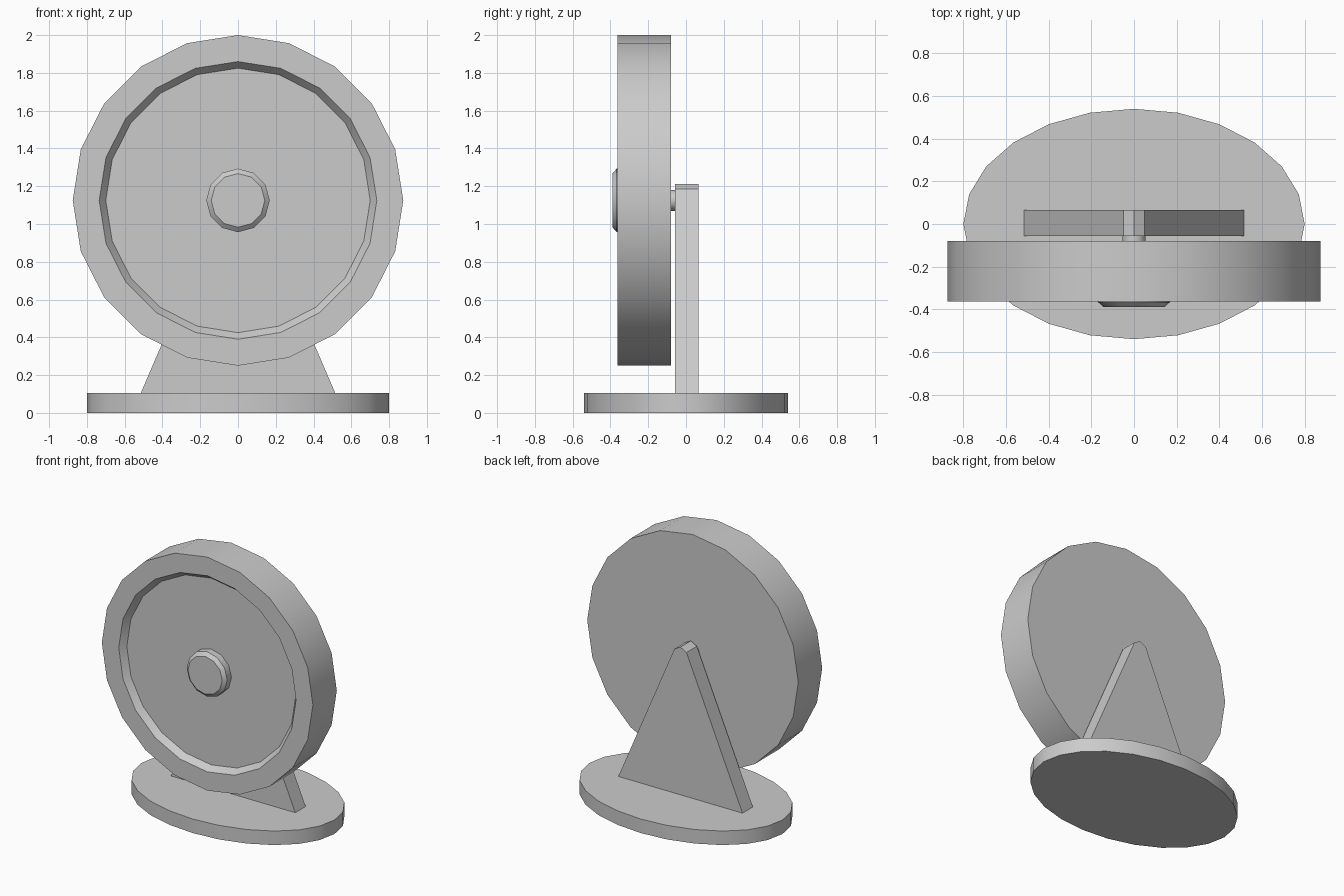
import bpy, bmesh
from math import cos, sin, tau, radians

if "Cube" in bpy.data.objects:
    bpy.data.objects.remove(bpy.data.objects["Cube"])


def skin(name, rings):
    """Join successive rings of points and cap both ends."""
    bm = bmesh.new()
    loops = [[bm.verts.new(p) for p in ring] for ring in rings]
    n = len(loops[0])
    for a, b in zip(loops, loops[1:]):
        for i in range(n):
            j = (i + 1) % n
            bm.faces.new((a[i], a[j], b[j], b[i]))
    bm.faces.new(loops[0])
    bm.faces.new(loops[-1])
    bmesh.ops.recalc_face_normals(bm, faces=bm.faces)
    mesh = bpy.data.meshes.new(name)
    bm.to_mesh(mesh)
    bm.free()
    obj = bpy.data.objects.new(name, mesh)
    bpy.context.collection.objects.link(obj)
    bpy.ops.object.select_all(action='DESELECT')
    obj.select_set(True)
    bpy.context.view_layer.objects.active = obj
    bpy.ops.object.shade_smooth_by_angle(angle=radians(35))
    return obj


AXIS_Z = 1.125


def turned(name, profile, sides):
    """Turn a (radius, y) profile around the horizontal wheel axis."""
    return skin(name, [[(r * cos(tau * i / sides), y, AXIS_Z + r * sin(tau * i / sides))
                        for i in range(sides)] for r, y in profile])


# Oval base plate
skin("base", [[(0.8 * cos(tau * i / 24), 0.54 * sin(tau * i / 24), z)
               for i in range(24)] for z in (0, 0.105)])

# Triangular upright with a blunt peak
outline = [(-0.517, 0.1), (0.517, 0.1), (0.05, 1.185), (0, 1.212), (-0.05, 1.185)]
skin("support", [[(x, y, z) for x, z in outline] for y in (-0.057, 0.066)])

# Wheel with a shallow tapered recess in the front
turned("wheel", [(0.875, -0.08), (0.875, -0.363), (0.735, -0.363), (0.70, -0.317)], 20)

# Chamfered hub cap
turned("hub", [(0.168, -0.31), (0.168, -0.367), (0.142, -0.39)], 12)

# Axle between wheel and support
turned("axle", [(0.055, -0.09), (0.055, -0.05)], 12)
